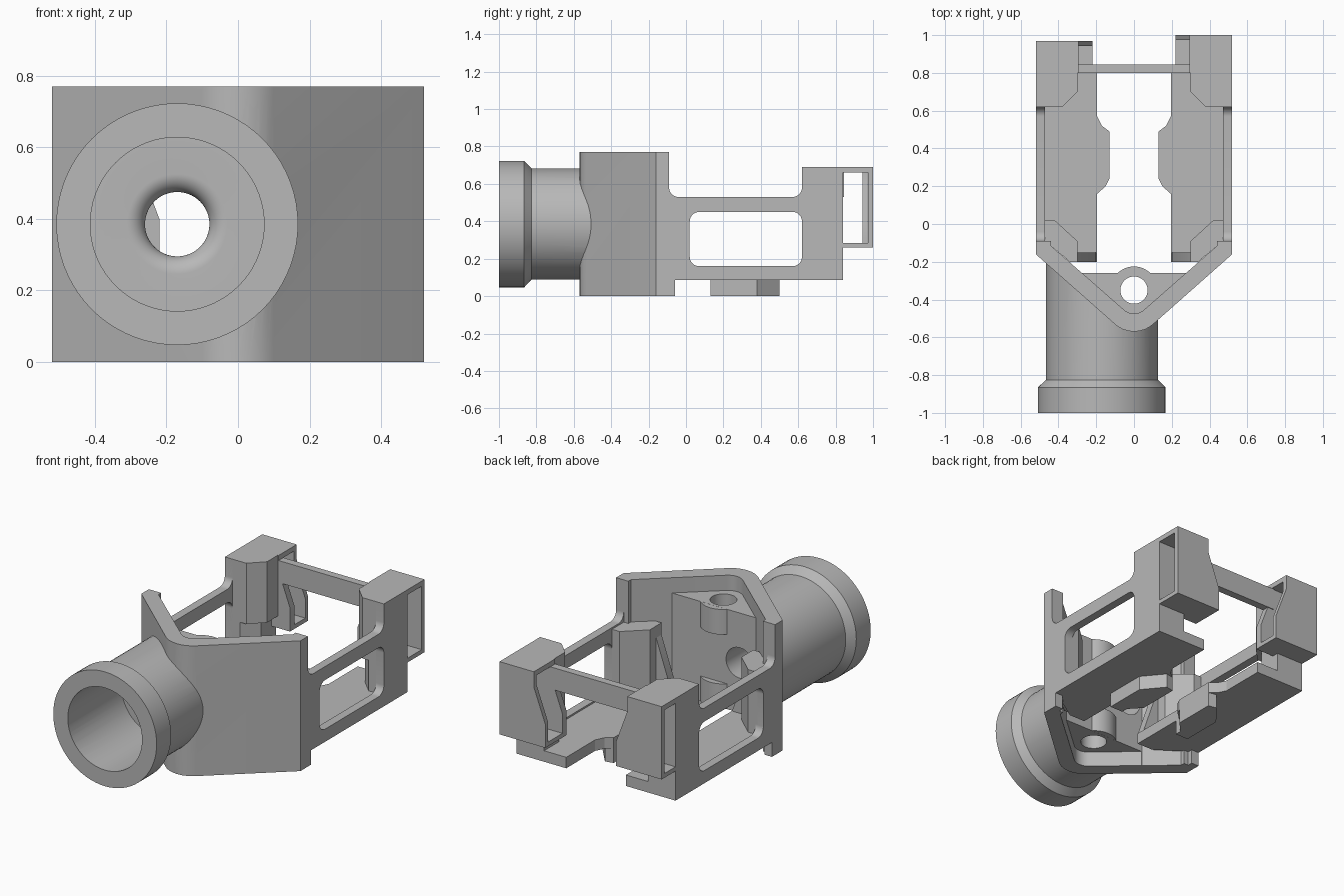
import bpy, bmesh, math
from mathutils import Vector

old = bpy.data.objects.get("Cube")
if old:
    bpy.data.objects.remove(old, do_unlink=True)

grey = bpy.data.materials.new("plain grey")
grey.use_nodes = True
grey.diffuse_color = (0.48, 0.48, 0.48, 1)
grey.node_tree.nodes["Principled BSDF"].inputs["Base Color"].default_value = grey.diffuse_color


def finish(name, bm):
    bmesh.ops.recalc_face_normals(bm, faces=bm.faces)
    mesh = bpy.data.meshes.new(name)
    bm.to_mesh(mesh)
    bm.free()
    mesh.materials.append(grey)
    obj = bpy.data.objects.new(name, mesh)
    bpy.context.collection.objects.link(obj)
    return obj


def fillet(pts, radii, steps=8):
    """Round chosen corners (index -> radius) with smooth arcs."""
    out = []
    for i, p in enumerate(pts):
        if i not in radii:
            out.append(p)
            continue
        p = Vector(p)
        a = (Vector(pts[i - 1]) - p).normalized()
        b = (Vector(pts[(i + 1) % len(pts)]) - p).normalized()
        half = a.angle(b) / 2
        r = radii[i]
        c = p + (a + b).normalized() * r / math.sin(half)
        u = p + a * r / math.tan(half) - c
        v = p + b * r / math.tan(half) - c
        for k in range(steps + 1):
            w = u.lerp(v, k / steps).normalized() * r + c
            out.append((w.x, w.y))
    return out


def prism(name, pts, lo, hi, axis="z", side=1):
    """Extrude a profile along an axis; side=-1 mirrors it across x."""
    place = {"z": lambda a, b, h: (a * side, b, h),
             "x": lambda a, b, h: (h * side, a, b),
             "y": lambda a, b, h: (a * side, h, b)}[axis]
    bm = bmesh.new()
    rings = [[bm.verts.new(place(a, b, h)) for a, b in pts] for h in (lo, hi)]
    for ring in rings:
        bm.faces.new(ring)
    n = len(pts)
    for i in range(n):
        j = (i + 1) % n
        bm.faces.new((rings[0][i], rings[0][j], rings[1][j], rings[1][i]))
    return finish(name, bm)


def rect(a0, a1, b0, b1):
    return [(a0, b0), (a1, b0), (a1, b1), (a0, b1)]


def circle(x, y, r, n=48):
    return [(x + r * math.cos(math.tau * i / n), y + r * math.sin(math.tau * i / n)) for i in range(n)]


def lathe(name, profile, x, z, steps=72):
    """Spin a (radius, y) profile around an axis running along y."""
    bm = bmesh.new()
    vs = [bm.verts.new((x + r, y, z)) for r, y in profile]
    es = [bm.edges.new(pair) for pair in zip(vs, vs[1:])]
    bmesh.ops.spin(bm, geom=vs + es, cent=(x, 0, z), axis=(0, 1, 0),
                   angle=math.tau, steps=steps)
    bmesh.ops.remove_doubles(bm, verts=bm.verts, dist=1e-5)
    return finish(name, bm)


def boolean(obj, tool, operation="DIFFERENCE"):
    mod = obj.modifiers.new(operation.lower(), "BOOLEAN")
    mod.operation = operation
    mod.solver = "EXACT"
    mod.object = tool
    bpy.context.view_layer.objects.active = obj
    bpy.ops.object.modifier_apply(modifier=mod.name)
    bpy.data.objects.remove(tool, do_unlink=True)


# Wedge nose with the round tube joined to it
TX, TZ = -0.17, 0.385
nose = prism("wedge_nose", fillet(
    [(-0.52, -0.09), (-0.52, -0.16), (0, -0.62), (0.52, -0.16), (0.52, -0.09)],
    {2: 0.15}), 0, 0.77)
tube = lathe("tube", [(0, -1), (0.338, -1), (0.338, -0.865), (0.297, -0.825),
                      (0.297, -0.15), (0, -0.15)], TX, TZ)
boolean(nose, tube, "UNION")

# Rear pocket, then shallow recesses above and below the solid web
boolean(nose, prism("pocket", [(0.275, -0.26), (0.44, -0.115), (0.44, 0.3),
                               (-0.44, 0.3), (-0.44, -0.115), (-0.275, -0.26)], -0.1, 0.9))
wedge = fillet([(0.33, -0.211), (-0.33, -0.211), (0, -0.501)], {2: 0.08})
for lo, hi in ((0.68, 0.9), (-0.1, 0.09)):
    boolean(nose, prism("recess", wedge, lo, hi))

# Screw bosses, vertical hole and tube bore
for lo, hi in ((0.53, 0.68), (0.09, 0.24)):
    boolean(nose, prism("boss", circle(0, -0.35, 0.125), lo + 0.0005, hi - 0.0005), "UNION")
boolean(nose, prism("screw_hole", circle(0, -0.35, 0.072), -0.1, 0.9))
boolean(nose, lathe("bore", [(0, -1.1), (0.243, -1.1), (0.243, -0.5)]
                    + fillet([(0.243, -0.5), (0.09, -0.5), (0.09, -0.1)], {1: 0.05})[1:]
                    + [(0, -0.1)], TX, TZ))

for side, label, back in ((1, "left", 1.0), (-1, "right", 0.97)):
    # Side wall with its rounded window
    wall = prism(label + "_side_wall", fillet(
        [(-0.09, 0.77), (-0.15, 0.77), (-0.15, 0), (-0.06, 0), (-0.06, 0.085), (0.84, 0.085),
         (0.84, 0.69), (0.62, 0.69), (0.62, 0.53), (-0.09, 0.53)], {8: 0.05, 9: 0.05}),
        0.47, 0.52, "x", side)
    boolean(wall, prism("window", fillet(rect(0.02, 0.62, 0.16, 0.45),
                                         dict.fromkeys(range(4), 0.05)), 0.4, 0.6, "x", side))

    # Floor strip with a bump on its inner edge
    prism(label + "_floor", [(0.5, 0.84), (0.5, -0.06), (0.42, -0.12), (0.3, -0.2), (0.195, -0.2),
                             (0.195, 0.16), (0.15, 0.2), (0.13, 0.24), (0.13, 0.49),
                             (0.17, 0.52), (0.195, 0.57), (0.195, 0.84)],
          0.085, 0.15, "z", side)
    prism(label + "_foot", [(0.28, 0.13), (0.28, 0.38), (0.18, 0.5), (0.13, 0.49), (0.13, 0.24),
                            (0.195, 0.17), (0.195, 0.13)], 0, 0.1, "z", side)

    # Front post and its slanted brace
    prism(label + "_front_post", [(0.48, 0.02), (0.42, 0.02), (0.3, -0.09), (0.3, -0.2),
                                  (0.34, -0.2), (0.44, -0.115), (0.48, -0.1)],
          0.1, 0.52, "z", side)
    prism(label + "_front_brace", [(0.33, 0.45), (0.3, 0.45), (0.2, 0.16), (0.2, 0.1), (0.33, 0.1)],
          -0.2, -0.15, "y", side)

    # Rear post: wide head over a narrower stem
    prism(label + "_rear_post", [(0.5, 0.84), (0.3, 0.84), (0.3, 0.7), (0.38, 0.62), (0.5, 0.62)],
          0.33, 0.69, "z", side)
    prism(label + "_rear_stem", [(0.5, 0.84), (0.34, 0.84), (0.34, 0.7), (0.42, 0.62), (0.5, 0.62)],
          0.1, 0.34, "z", side)

    # Open clip behind the post: roof, shelf and slanted back plate
    prism(label + "_clip_roof", rect(0.295, 0.52, 0.83, back), 0.66, 0.69, "z", side)
    prism(label + "_clip_shelf", rect(0.22, 0.52, 0.83, back), 0.26, 0.285, "z", side)
    prism(label + "_clip_plate", [(0.52, 0.69), (0.295, 0.69), (0.295, 0.6), (0.22, 0.4),
                                  (0.22, 0.26), (0.52, 0.26)], back - 0.027, back, "y", side)
    prism(label + "_clip_web", [(0.35, 0.69), (0.295, 0.69), (0.295, 0.6), (0.22, 0.4),
                                (0.22, 0.26), (0.35, 0.26)], 0.8, 0.84, "y", side)

# Crossbar between the rear posts
prism("rear_crossbar", rect(-0.31, 0.31, 0.8, 0.845), 0.53, 0.66)

# Smooth curved faces, keep edges crisp
for obj in bpy.context.scene.objects:
    if obj.type == "MESH":
        bpy.ops.object.select_all(action="DESELECT")
        obj.select_set(True)
        bpy.context.view_layer.objects.active = obj
        bpy.ops.object.shade_smooth_by_angle(angle=math.radians(25))
